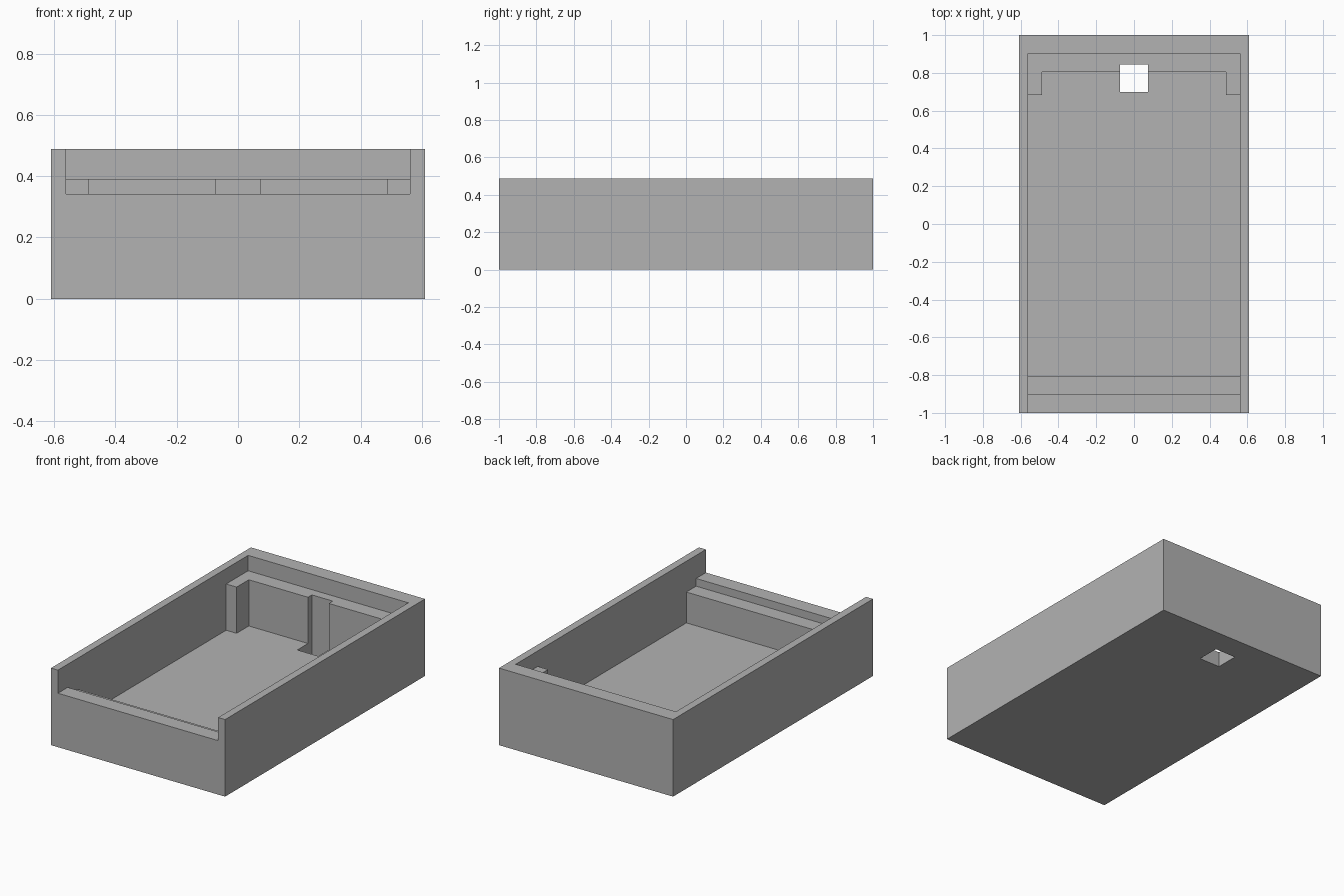
import bpy
import bmesh
from mathutils import Vector

cube = bpy.data.objects.get("Cube")
if cube:
    bpy.data.objects.remove(cube, do_unlink=True)

U = 2 / 41  # one design unit; the tray is 41 units long

grey = bpy.data.materials.new("plain grey")
grey.use_nodes = True
colour = (0.448, 0.448, 0.448, 1)
grey.diffuse_color = colour
grey.node_tree.nodes["Principled BSDF"].inputs["Base Color"].default_value = colour


def prism(name, points, direction):
    """Extrude a closed outline of 3D points along a direction."""
    bm = bmesh.new()
    face = bm.faces.new([bm.verts.new(Vector(p) * U) for p in points])
    top = bmesh.ops.extrude_face_region(bm, geom=[face])["geom"]
    verts = [v for v in top if isinstance(v, bmesh.types.BMVert)]
    bmesh.ops.translate(bm, vec=Vector(direction) * U, verts=verts)
    bmesh.ops.recalc_face_normals(bm, faces=bm.faces)
    mesh = bpy.data.meshes.new(name)
    bm.to_mesh(mesh)
    bm.free()
    mesh.materials.append(grey)
    obj = bpy.data.objects.new(name, mesh)
    bpy.context.collection.objects.link(obj)
    return obj


def block(name, x, y0, y1, z0, z1):
    """Box centred on x = 0."""
    outline = [(-x, y0, z0), (x, y0, z0), (x, y1, z0), (-x, y1, z0)]
    return prism(name, outline, (0, 0, z1 - z0))


# Solid outer block of the tray
tray = block("tray", 12.5, -20.5, 20.5, 0, 10)

# Upper opening: low front lip, step behind it, and shelf at the back
side = [(-22, 7), (-18.5, 7), (-18.5, 6), (-16, 6),
        (-16, 8), (18.5, 8), (18.5, 11), (-22, 11)]
opening = prism("opening_cutter", [(-11.5, y, z) for y, z in side], (23, 0, 0))

# Deep pocket, leaving a post in each rear corner
half = [(11.5, -16.5), (11.5, 14), (10, 14), (10, 16.5)]
plan = half + [(-x, y) for x, y in reversed(half)]
pocket = prism("pocket_cutter", [(x, y, 2) for x, y in plan], (0, 0, 7))

# Square hole through the floor that also notches the rear shelf
hole = block("hole_cutter", 1.5, 14.3, 17.3, -1, 9)

for cutter in (opening, pocket, hole):
    cutter.hide_render = True
    cutter.hide_viewport = True
    cutter.display_type = 'WIRE'
    cut = tray.modifiers.new(cutter.name, 'BOOLEAN')
    cut.operation = 'DIFFERENCE'
    cut.solver = 'EXACT'
    cut.object = cutter
